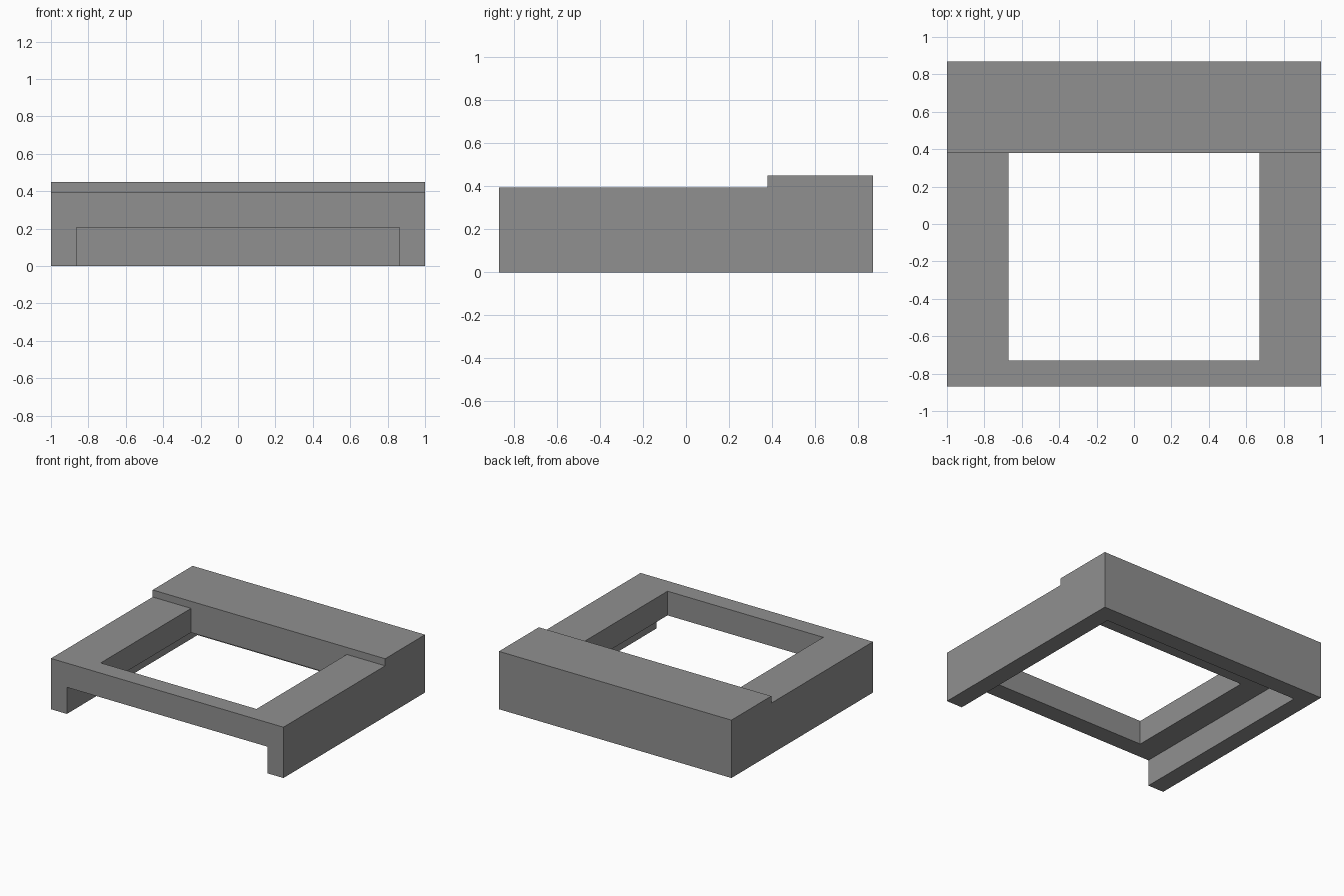
import bpy, bmesh

if "Cube" in bpy.data.objects:
    bpy.data.objects.remove(bpy.data.objects["Cube"])

grey = bpy.data.materials.new("mid grey")
grey.diffuse_color = (0.28, 0.28, 0.28, 1)
grey.use_nodes = True
grey.node_tree.nodes["Principled BSDF"].inputs["Base Color"].default_value = grey.diffuse_color


def extrude_profile(name, profile, x0, x1):
    """Extrude a closed (y, z) side profile from x0 to x1."""
    bm = bmesh.new()
    face = bm.faces.new([bm.verts.new((x0, y, z)) for y, z in profile])
    out = bmesh.ops.extrude_face_region(bm, geom=[face])
    verts = [g for g in out["geom"] if isinstance(g, bmesh.types.BMVert)]
    bmesh.ops.translate(bm, vec=(x1 - x0, 0, 0), verts=verts)
    bmesh.ops.recalc_face_normals(bm, faces=bm.faces)
    mesh = bpy.data.meshes.new(name)
    bm.to_mesh(mesh)
    bm.free()
    mesh.materials.append(grey)
    obj = bpy.data.objects.new(name, mesh)
    bpy.context.collection.objects.link(obj)
    return obj


def cut(target, name, half_x, y0, y1, z0, z1):
    """Subtract a box, centred on x, from the target."""
    box = extrude_profile(name, [(y0, z0), (y1, z0), (y1, z1), (y0, z1)], -half_x, half_x)
    box.hide_render = True
    box.display_type = 'WIRE'
    mod = target.modifiers.new(name, 'BOOLEAN')
    mod.operation = 'DIFFERENCE'
    mod.solver = 'EXACT'
    mod.object = box
    bpy.context.view_layer.update()
    bpy.context.view_layer.objects.active = target
    bpy.ops.object.modifier_apply(modifier=name)
    bpy.data.objects.remove(box)


# Frame body with a raised step along the back
frame = extrude_profile("frame", [(-0.87, 0), (0.87, 0), (0.87, 0.45),
                                  (0.38, 0.45), (0.38, 0.395), (-0.87, 0.395)], -1, 1)

# Recess underneath, open to the front
cut(frame, "underside_recess", 0.863, -1.0, 0.735, -0.1, 0.207)

# Rectangular opening through the top
cut(frame, "top_opening", 0.67, -0.73, 0.38, 0.1, 0.6)
